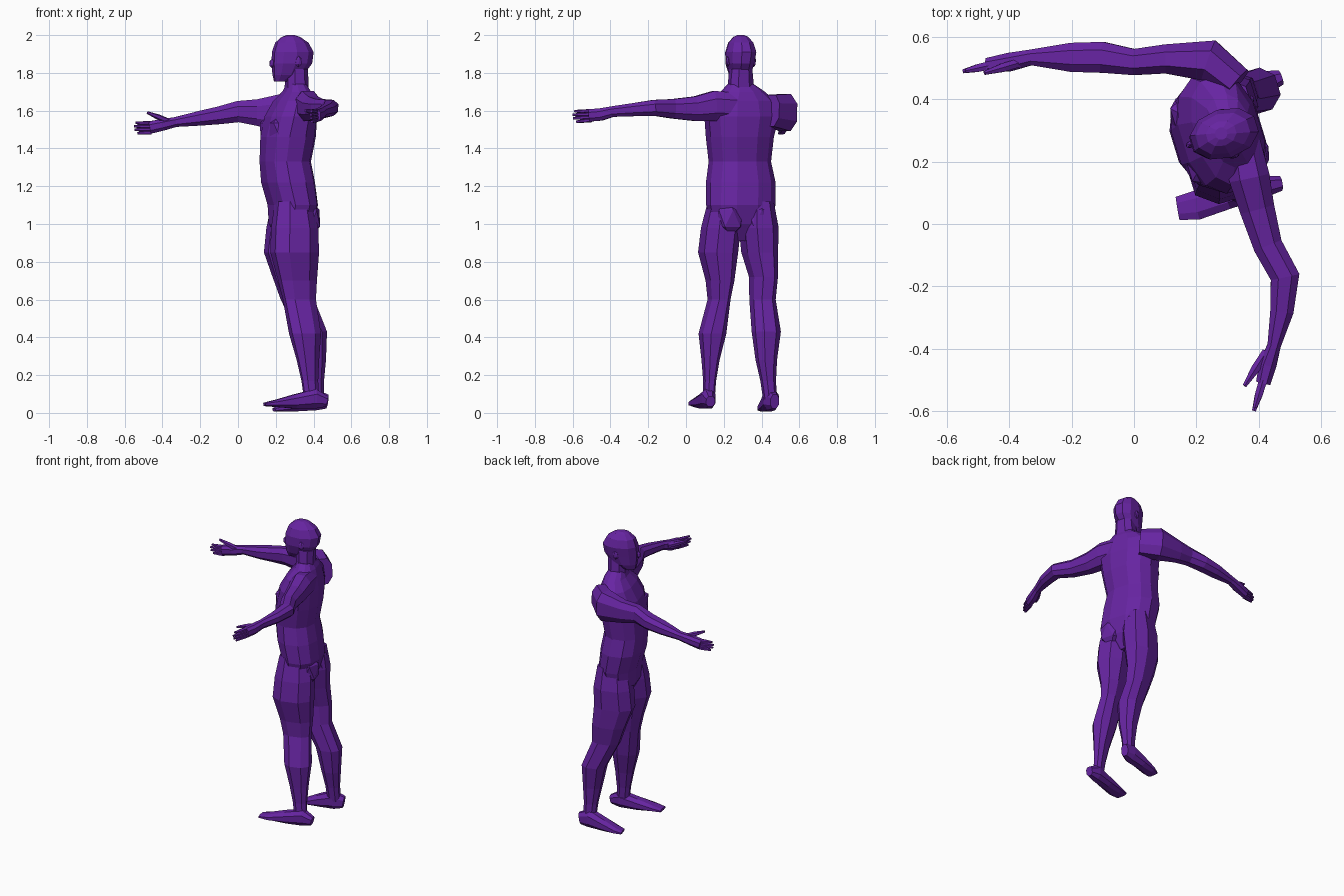
import bpy, bmesh, math
from mathutils import Vector, Matrix

cube = bpy.data.objects.get("Cube")
if cube:
    bpy.data.objects.remove(cube, do_unlink=True)

# The one body colour
purple = bpy.data.materials.new("purple")
color = (0.135, 0.018, 0.36, 1)
purple.diffuse_color = color
purple.use_nodes = True
purple.node_tree.nodes["Principled BSDF"].inputs["Base Color"].default_value = color

# The figure is turned a little about the vertical
YAW = math.radians(17)
DEPTH = Vector((math.cos(YAW), math.sin(YAW), 0))
LATERAL = Vector((-math.sin(YAW), math.cos(YAW), 0))
UP = Vector((0, 0, 1))


def finish(name, bm):
    bmesh.ops.recalc_face_normals(bm, faces=bm.faces[:])
    mesh = bpy.data.meshes.new(name)
    bm.to_mesh(mesh)
    bm.free()
    mesh.materials.append(purple)
    obj = bpy.data.objects.new(name, mesh)
    bpy.context.collection.objects.link(obj)
    return obj


def rounded(value, power):
    return math.copysign(abs(value) ** power, value)


def loft(name, rings, sides=8, upright=True, power=0.85):
    """Skin rings of (x, y, z, radius, radius), all in hundredths."""
    bm = bmesh.new()
    centers = [Vector(r[:3]) / 100 for r in rings]
    last = len(rings) - 1
    loops = []
    for i, ring in enumerate(rings):
        if upright:
            a, b = DEPTH, LATERAL
        else:
            along = (centers[min(i + 1, last)] - centers[max(i - 1, 0)]).normalized()
            a = along.cross(UP).normalized()
            b = a.cross(along)
        loop = []
        for k in range(sides):
            angle = math.tau * (k + 0.5) / sides
            u = rounded(math.cos(angle), power) * ring[3] / 100
            v = rounded(math.sin(angle), power) * ring[4] / 100
            loop.append(bm.verts.new(centers[i] + a * u + b * v))
        loops.append(loop)
    for low, high in zip(loops, loops[1:]):
        for k in range(sides):
            j = (k + 1) % sides
            bm.faces.new((low[k], low[j], high[j], high[k]))
    bm.faces.new(loops[0])
    bm.faces.new(loops[-1])
    return finish(name, bm)


def lump(name, center, size):
    """Faceted muscle or feature, sized along depth, lateral and up."""
    bm = bmesh.new()
    turn = Matrix.Rotation(YAW, 4, "Z")
    place = Matrix.Translation(Vector(center) / 100)
    scale = Matrix.Diagonal((*[s / 100 for s in size], 1))
    bmesh.ops.create_icosphere(bm, subdivisions=1, radius=1, matrix=place @ turn @ scale)
    return finish(name, bm)


# Torso, from crotch to collar
loft("torso", [
    (28, 29, 91, 6, 7), (28, 29, 100, 11, 16), (29, 29, 110, 12.5, 18.5),
    (26.5, 29, 122, 13.5, 18.5), (25, 28.5, 133, 13, 16.5),
    (26.5, 28.5, 146, 14, 18), (28, 29.5, 157, 13, 20),
    (29.5, 30, 165, 10, 18), (31, 30, 170, 7, 12), (31, 29, 174, 5, 7),
], sides=12)

# Neck and head
loft("neck", [(32, 29, 164, 7, 9), (31, 29, 172, 6, 7), (31, 29, 182, 6, 6)])
loft("head", [
    (23, 28, 175.5, 4, 3), (26.5, 28.5, 179, 8.5, 5.5), (28.5, 28.5, 185, 11, 7.3),
    (29, 29, 191, 11.3, 8), (28.5, 29, 196, 9, 6.5), (28, 29, 199, 5, 4),
    (28, 29, 200, 2, 2),
], sides=10, power=0.95)
lump("nose", (18, 25.5, 185), (1.6, 1.2, 2.5))
for side, label in ((-1, "left"), (1, "right")):
    ear = Vector((30, 29, 186)) + LATERAL * side * 7.3
    lump(label + "_ear", ear, (2, 1, 3))
    chest = Vector((27, 29, 150)) + LATERAL * side * 8 - DEPTH * 8
    lump(label + "_chest_muscle", chest, (6, 8, 8))
    glute = Vector((29, 29, 103)) + LATERAL * side * 8 + DEPTH * 7
    lump(label + "_glute", glute, (6, 8, 10))

# Legs, from hip to ankle
loft("left_leg", [
    (29.5, 20, 112, 10, 8), (30, 18.5, 98, 12.5, 10), (30, 17, 85, 13, 10),
    (31.5, 18, 70, 10.5, 7), (32.5, 17.5, 60, 9, 5.5), (35.5, 14, 42, 8.5, 7),
    (37, 13, 28, 6, 4.5), (38, 12.5, 17, 4.5, 3.2), (39, 12, 7, 4, 3),
])
loft("right_leg", [
    (28, 38, 112, 10, 8), (27.5, 38.5, 98, 12.5, 10), (26.5, 39, 85, 13, 9),
    (29, 41, 72, 11, 7), (31.5, 40.5, 60, 9, 6.5), (39, 42.5, 43, 8, 7.5),
    (40.5, 42.5, 28, 6, 5.5), (41, 43.5, 17, 4.5, 4), (41.5, 44.5, 7, 4, 3.5),
])

# Feet, from heel to toe
loft("left_foot", [
    (47, 13, 6, 2.5, 3), (41, 12, 7.5, 4, 5.5), (30, 9, 6, 4.5, 4),
    (20, 6, 5, 5, 2), (14, 5, 4.5, 4, 1),
], upright=False)
loft("right_foot", [
    (47, 47, 6, 2.5, 4), (41, 45, 7, 4.5, 6), (31, 43.5, 4.5, 4.5, 4),
    (23, 42, 2.5, 4.5, 2), (19, 41, 1.7, 3.5, 1),
], upright=False)

# Arms, from shoulder to palm
loft("left_arm", [
    (35, 26, 162, 6, 8), (37, 15, 162.5, 7, 8.5), (39.5, 5, 161, 6, 7),
    (43, -7, 161, 5, 5.5), (48.5, -17, 161.5, 5, 4.5), (47.5, -28, 160.5, 4, 3.7),
    (45, -39, 159.5, 2.3, 3), (43, -45, 158, 3, 3.5), (41.5, -51, 157.5, 2.5, 3.5),
], upright=False)
loft("right_arm", [
    (33, 45, 160, 6, 9), (24, 52.5, 159, 7.2, 10.5), (10, 53, 159, 5, 7.5),
    (0, 52, 159.5, 4.5, 6), (-10, 53.5, 157.5, 5.3, 5), (-20, 53.5, 156, 5, 4.2),
    (-33, 53.5, 154, 2.7, 2.8), (-40, 52, 152.5, 3.2, 3.3), (-47, 51, 151, 2.5, 3.5),
], upright=False)


def hand(label, palm, tip, wrist, thumb):
    """Four stacked fingers and a thumb."""
    for i, name in enumerate(("index", "middle", "ring", "little")):
        rise = 2.4 - 1.7 * i
        reach = (0.9, 1, 0.96, 0.8)[i]
        end = [p + (t - p) * reach for p, t in zip(palm, tip)]
        start = (palm[0], palm[1], palm[2] + rise, 1.5, 1)
        middle = [(p + e) / 2 for p, e in zip(palm, end)]
        loft(f"{label}_{name}_finger", [
            start, (middle[0], middle[1], middle[2] + rise, 1.4, 1),
            (end[0], end[1], end[2] + rise * 1.1, 0.7, 0.7),
        ], sides=6, upright=False)
    middle = [(w + t) / 2 for w, t in zip(wrist, thumb)]
    loft(label + "_thumb", [(*wrist, 1.5, 1.5), (*middle, 1.6, 1.5), (*thumb, 0.7, 0.7)],
         sides=6, upright=False)


hand("left", (41.5, -50, 157.5), (38.5, -60, 157), (42.5, -41, 159), (35.5, -52, 160))
hand("right", (-46, 51, 151), (-55, 49, 151), (-36, 52, 154), (-48, 48.5, 159))
